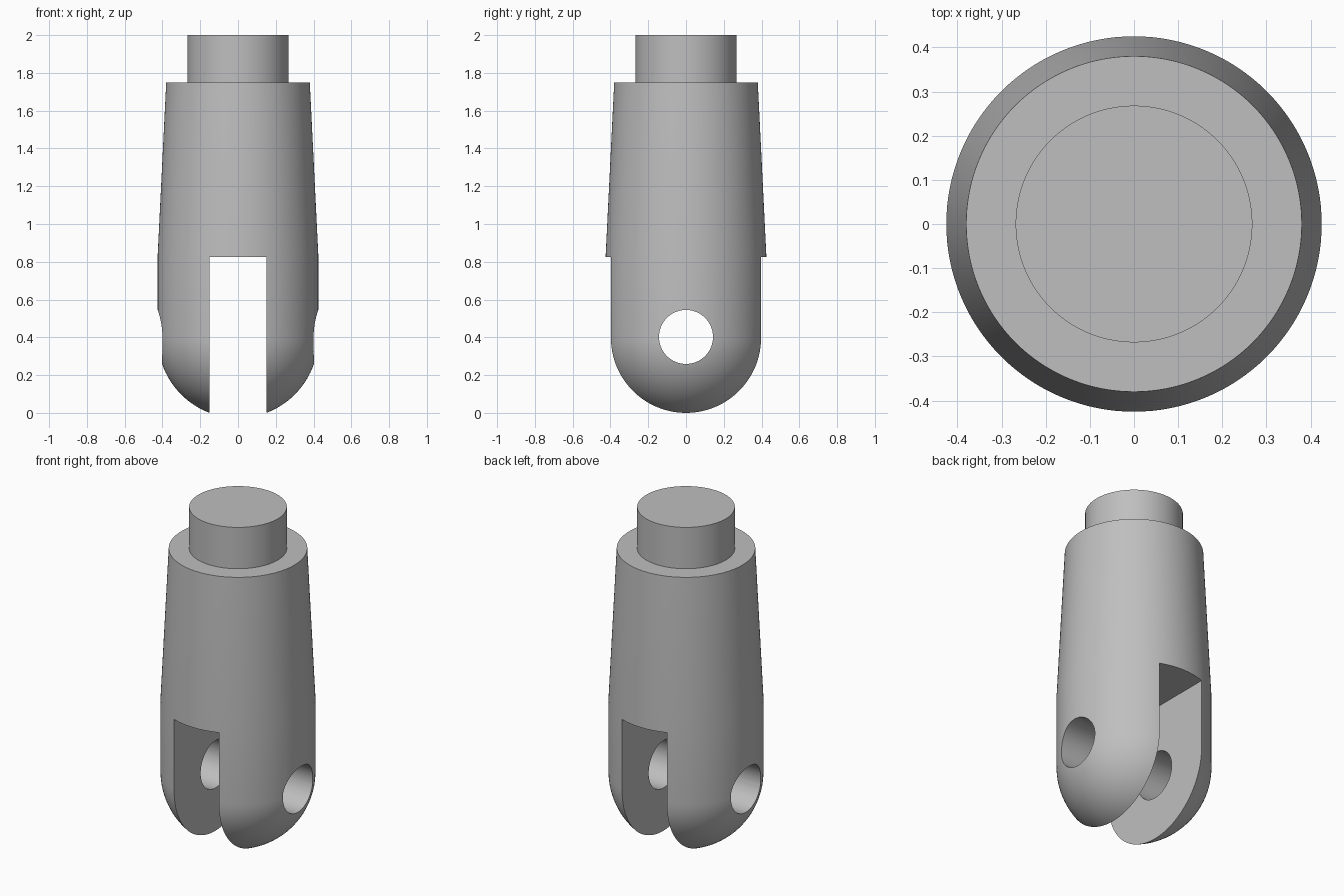
import bpy, bmesh, math
from mathutils import Matrix

cube = bpy.data.objects.get("Cube")
if cube:
    bpy.data.objects.remove(cube, do_unlink=True)

RADIUS = 0.425
SLOT_HALF = 0.15
SLOT_TOP = 0.825
DOME_Z = math.sqrt(RADIUS ** 2 - SLOT_HALF ** 2)  # prong tips land on z = 0
SEGMENTS = 128

grey = bpy.data.materials.new("light grey")
grey.use_nodes = True
colour = (0.52, 0.52, 0.52, 1)
grey.diffuse_color = colour
grey.node_tree.nodes["Principled BSDF"].inputs["Base Color"].default_value = colour


def add_object(name, bm):
    bmesh.ops.recalc_face_normals(bm, faces=bm.faces)
    mesh = bpy.data.meshes.new(name)
    bm.to_mesh(mesh)
    bm.free()
    mesh.materials.append(grey)
    obj = bpy.data.objects.new(name, mesh)
    bpy.context.collection.objects.link(obj)
    return obj


def lathe(name, profile):
    """Spin an (r, z) profile that starts and ends on the axis."""
    bm = bmesh.new()
    verts = [bm.verts.new((r, 0, z)) for r, z in profile]
    edges = [bm.edges.new(pair) for pair in zip(verts, verts[1:])]
    bmesh.ops.spin(bm, geom=verts + edges, cent=(0, 0, 0), axis=(0, 0, 1),
                   angle=math.tau, steps=SEGMENTS, use_merge=True)
    bmesh.ops.remove_doubles(bm, verts=bm.verts, dist=1e-5)
    return add_object(name, bm)


# Clevis body: round dome, straight wall, tapered sleeve and top spigot
STEPS = 28
dome = [(RADIUS * math.sin(a), DOME_Z - RADIUS * math.cos(a))
        for a in (math.pi / 2 * i / STEPS for i in range(STEPS + 1))]
dome[0] = (0, DOME_Z - RADIUS)
body = lathe("clevis_body", dome + [(RADIUS, 0.84), (0.38, 1.75),
                                    (0.268, 1.75), (0.268, 2), (0, 2)])

# Slot between the two prongs
bm = bmesh.new()
bmesh.ops.create_cube(bm, size=1, matrix=Matrix.Translation((0, 0, SLOT_TOP - 0.5))
                      @ Matrix.Diagonal((SLOT_HALF * 2, 2, 1, 1)))
slot = add_object("slot_cutter", bm)

# Pin hole across both prongs
bm = bmesh.new()
bmesh.ops.create_cone(bm, cap_ends=True, segments=64, radius1=0.143, radius2=0.143,
                      depth=2, matrix=Matrix.Translation((0, 0, 0.402))
                      @ Matrix.Rotation(math.pi / 2, 4, 'Y'))
hole = add_object("pin_hole_cutter", bm)

bpy.context.view_layer.objects.active = body
body.select_set(True)
for cutter in (slot, hole):
    mod = body.modifiers.new(cutter.name, 'BOOLEAN')
    mod.operation = 'DIFFERENCE'
    mod.solver = 'EXACT'
    mod.object = cutter
    bpy.ops.object.modifier_apply(modifier=mod.name)
    bpy.data.objects.remove(cutter, do_unlink=True)

bpy.ops.object.select_all(action='DESELECT')
body.select_set(True)
bpy.ops.object.shade_smooth_by_angle(angle=math.radians(30))
